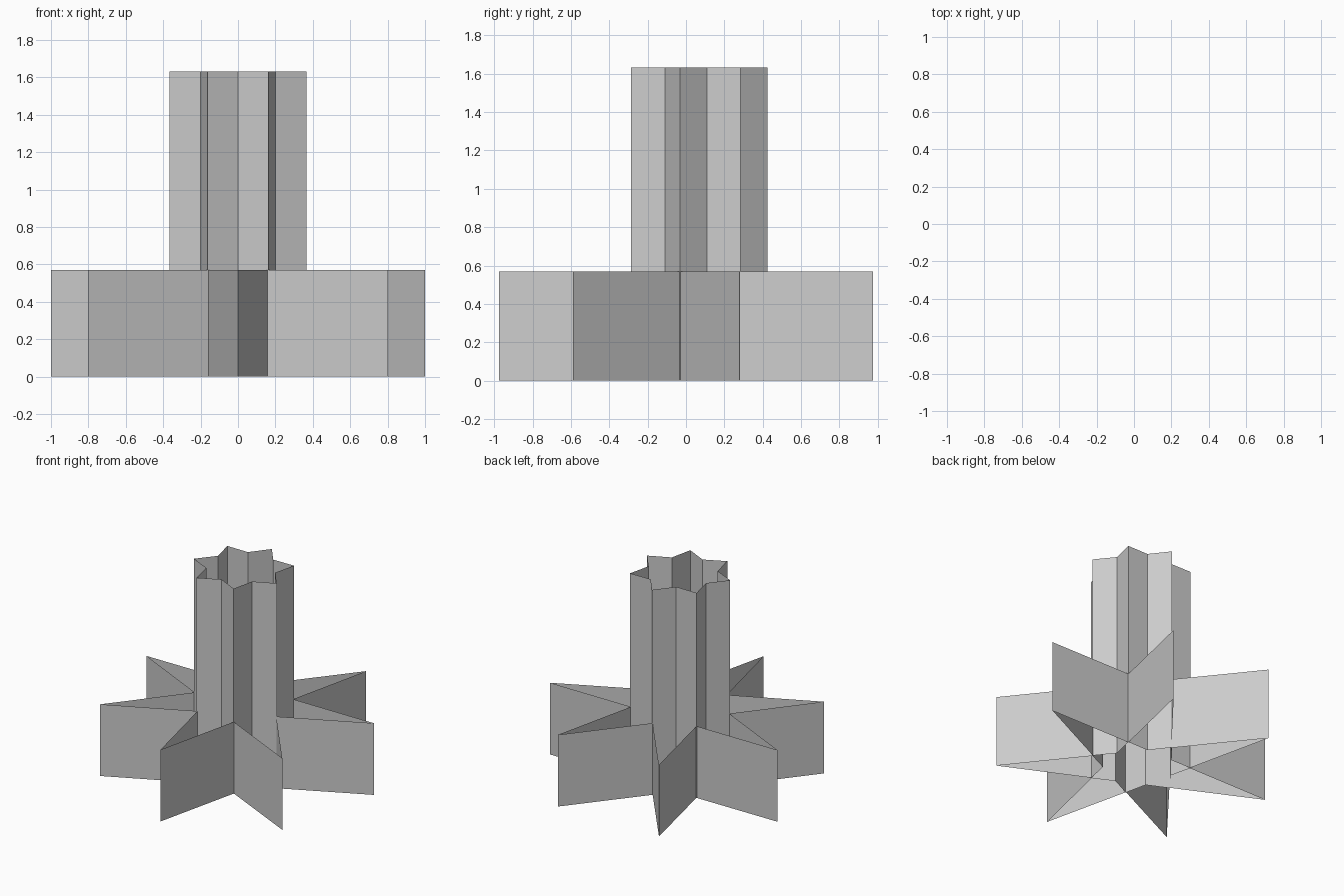
import bpy, bmesh
from math import sin, cos, pi

if "Cube" in bpy.data.objects:
    bpy.data.objects.remove(bpy.data.objects["Cube"])

POINTS = 7
CENTRE_Y = 0.051  # offset that centres the seven-pointed outline


def star_wall(name, outer, inner, height, start):
    """Open, uncapped star-shaped sheet wall standing on z = 0."""
    bm = bmesh.new()
    ring = []
    for i in range(2 * POINTS):
        r = inner if i % 2 else outer
        a = start + i * pi / POINTS
        ring.append([bm.verts.new((r * cos(a), CENTRE_Y + r * sin(a), z))
                     for z in (0, height)])
    for (a0, a1), (b0, b1) in zip(ring, ring[1:] + ring[:1]):
        bm.faces.new((a0, b0, b1, a1))
    mesh = bpy.data.meshes.new(name)
    bm.to_mesh(mesh)
    bm.free()
    obj = bpy.data.objects.new(name, mesh)
    bpy.context.collection.objects.link(obj)
    return obj


# Wide, low star with one point facing the front
star_wall("base_star", 1.0257, 0.368, 0.57, -pi / 2)

# Tall narrow star tube, turned half a step, running down to the ground
star_wall("centre_tube", 0.3745, 0.2575, 1.632, pi / 2)
